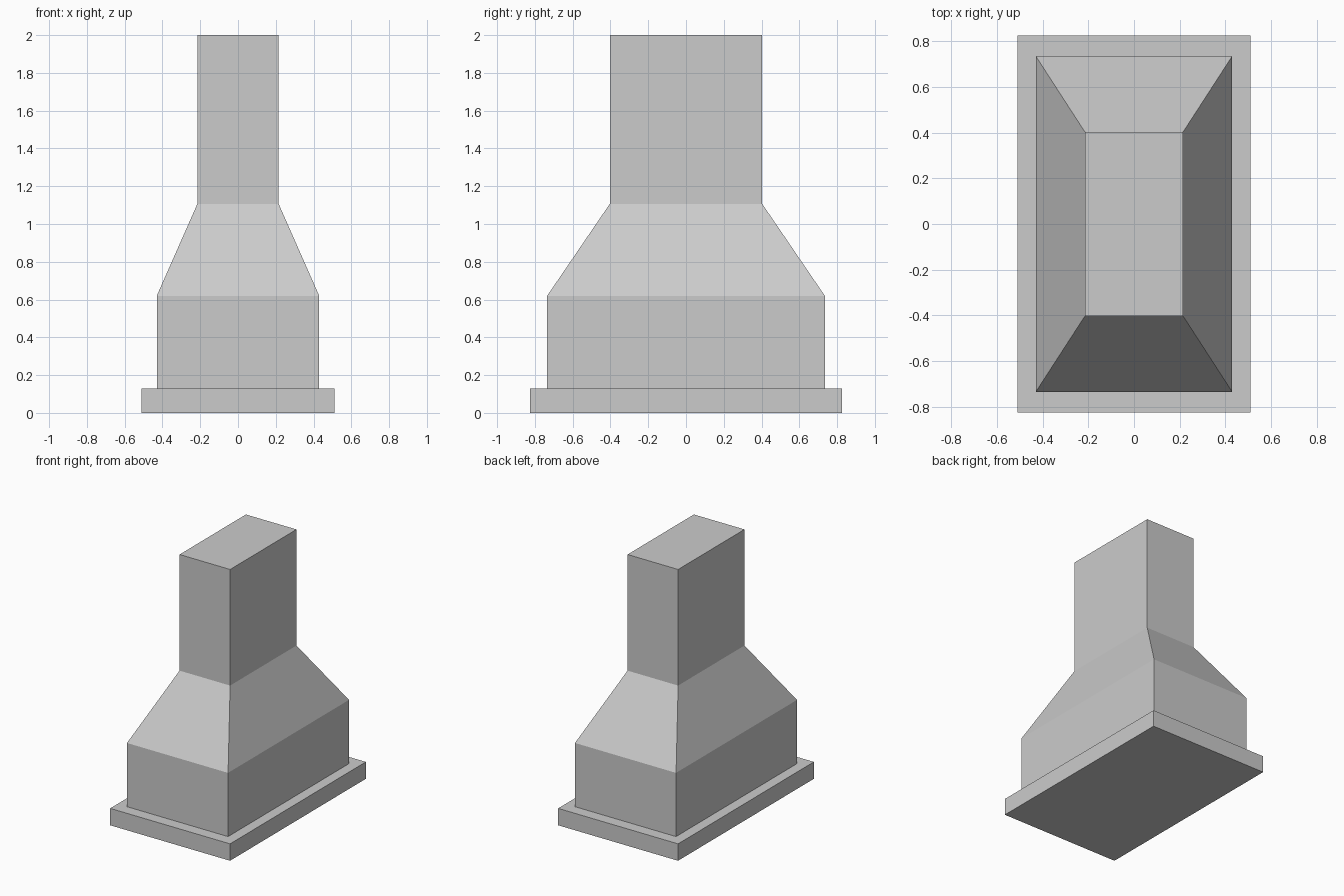
import bpy
import bmesh

default_cube = bpy.data.objects.get("Cube")
if default_cube:
    bpy.data.objects.remove(default_cube, do_unlink=True)

# Single plain grey
grey = bpy.data.materials.new("light_grey")
colour = (0.6, 0.6, 0.6, 1.0)
grey.use_nodes = True
grey.diffuse_color = colour
grey.node_tree.nodes["Principled BSDF"].inputs["Base Color"].default_value = colour


def rectangular_loft(name, levels):
    """Stack rectangles (half width, half depth, height) into a closed solid."""
    bm = bmesh.new()
    rings = []
    for hx, hy, z in levels:
        corners = ((-hx, -hy), (hx, -hy), (hx, hy), (-hx, hy))
        rings.append([bm.verts.new((x, y, z)) for x, y in corners])
    for low, high in zip(rings, rings[1:]):
        for i in range(4):
            j = (i + 1) % 4
            bm.faces.new((low[i], low[j], high[j], high[i]))
    bm.faces.new(rings[0][::-1])
    bm.faces.new(rings[-1])
    mesh = bpy.data.meshes.new(name)
    bm.to_mesh(mesh)
    bm.free()
    mesh.materials.append(grey)
    obj = bpy.data.objects.new(name, mesh)
    bpy.context.collection.objects.link(obj)
    return obj


# Wide foot slab
rectangular_loft("base_slab", [(0.51, 0.825, 0), (0.51, 0.825, 0.13)])

# Straight lower body, tapered shoulder and upright flue
rectangular_loft("chimney_body", [
    (0.43, 0.735, 0.13),
    (0.43, 0.735, 0.62),
    (0.215, 0.403, 1.107),
    (0.215, 0.403, 2.0),
])
